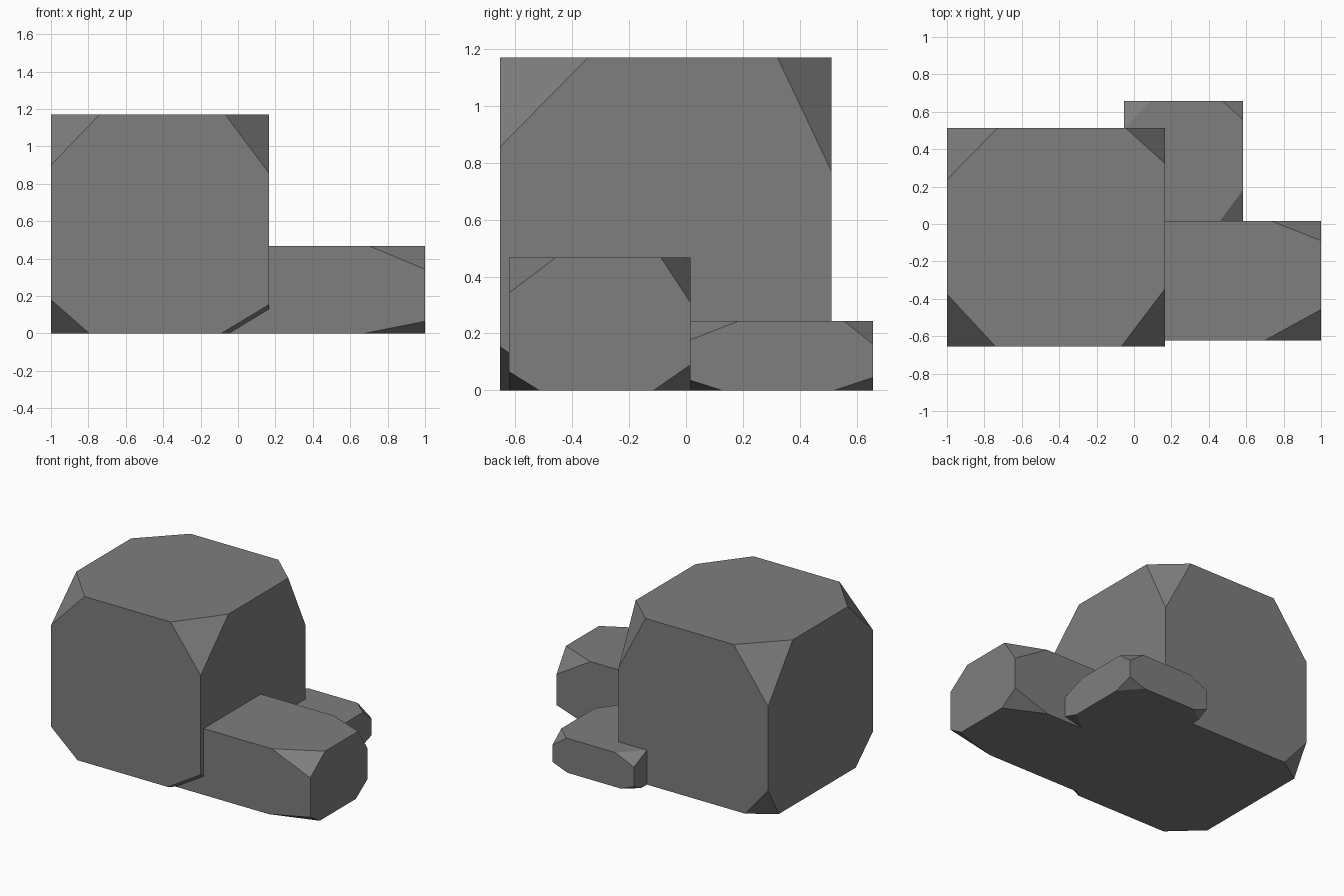
import bpy
import bmesh
from math import radians

cube = bpy.data.objects.get("Cube")
if cube:
    bpy.data.objects.remove(cube, do_unlink=True)

# One plain stone colour
stone = bpy.data.materials.new("stone_grey")
stone.use_nodes = True
colour = (0.21, 0.21, 0.21, 1.0)
stone.diffuse_color = colour
bsdf = next(n for n in stone.node_tree.nodes if n.type == 'BSDF_PRINCIPLED')
bsdf.inputs["Base Color"].default_value = colour
bsdf.inputs["Roughness"].default_value = 0.9


def chipped_block(name, low, high, chips):
    """Block whose corners are cut off; chips maps a corner to its x, y, z cut lengths.

    Corner names: left/right is -x/+x (l, r), front/back (f, b), top/bottom (t, d).
    """
    bm = bmesh.new()
    for corner, cuts in chips.items():
        far = [corner[0] == "r", corner[1] == "b", corner[2] == "t"]
        base = [high[i] if far[i] else low[i] for i in range(3)]
        for axis in range(3):
            point = list(base)
            point[axis] += -cuts[axis] if far[axis] else cuts[axis]
            bm.verts.new(point)
    # Wrap the points, then merge flat triangles into single faces
    bmesh.ops.convex_hull(bm, input=bm.verts)
    bmesh.ops.dissolve_limit(bm, angle_limit=radians(1), verts=bm.verts, edges=bm.edges)
    bmesh.ops.recalc_face_normals(bm, faces=bm.faces)
    mesh = bpy.data.meshes.new(name)
    bm.to_mesh(mesh)
    bm.free()
    mesh.materials.append(stone)
    obj = bpy.data.objects.new(name, mesh)
    bpy.context.collection.objects.link(obj)
    return obj


# Corners buried inside a neighbouring rock
hidden = (0.1, 0.1, 0.05)

# Tall main rock
chipped_block("large_rock", (-1, -0.655, 0), (0.167, 0.512, 1.17), {
    "lft": (0.26, 0.28, 0.27),
    "rft": (0.235, 0.31, 0.315),
    "rbt": (0.21, 0.19, 0.4),
    "lbt": (0.27, 0.275, 0.365),
    "lfd": (0.205, 0.19, 0.18),
    "rfd": (0.257, 0.21, 0.155),
    "lbd": (0.18, 0.12, 0.21),
    "rbd": hidden,
})

# Long rock lying at the side, running into the main rock
chipped_block("medium_rock", (-0.2, -0.622, 0), (1, 0.016, 0.468), {
    "rft": (0.3, 0.165, 0.125),
    "rbt": (0.265, 0.105, 0.16),
    "rfd": (0.325, 0.105, 0.065),
    "rbd": (0.27, 0.13, 0.09),
    "lft": hidden,
    "lbt": hidden,
    "lfd": hidden,
    "lbd": hidden,
})

# Flat rock tucked in at the back
chipped_block("small_rock", (-0.053, 0.016, 0), (0.584, 0.657, 0.243), {
    "rft": (0.123, 0.168, 0.065),
    "rbt": (0.11, 0.1, 0.08),
    "lbt": (0.145, 0.145, 0.065),
    "rfd": (0.14, 0.11, 0.035),
    "rbd": (0.12, 0.135, 0.045),
    "lbd": (0.1, 0.08, 0.04),
    "lft": hidden,
    "lfd": hidden,
})
